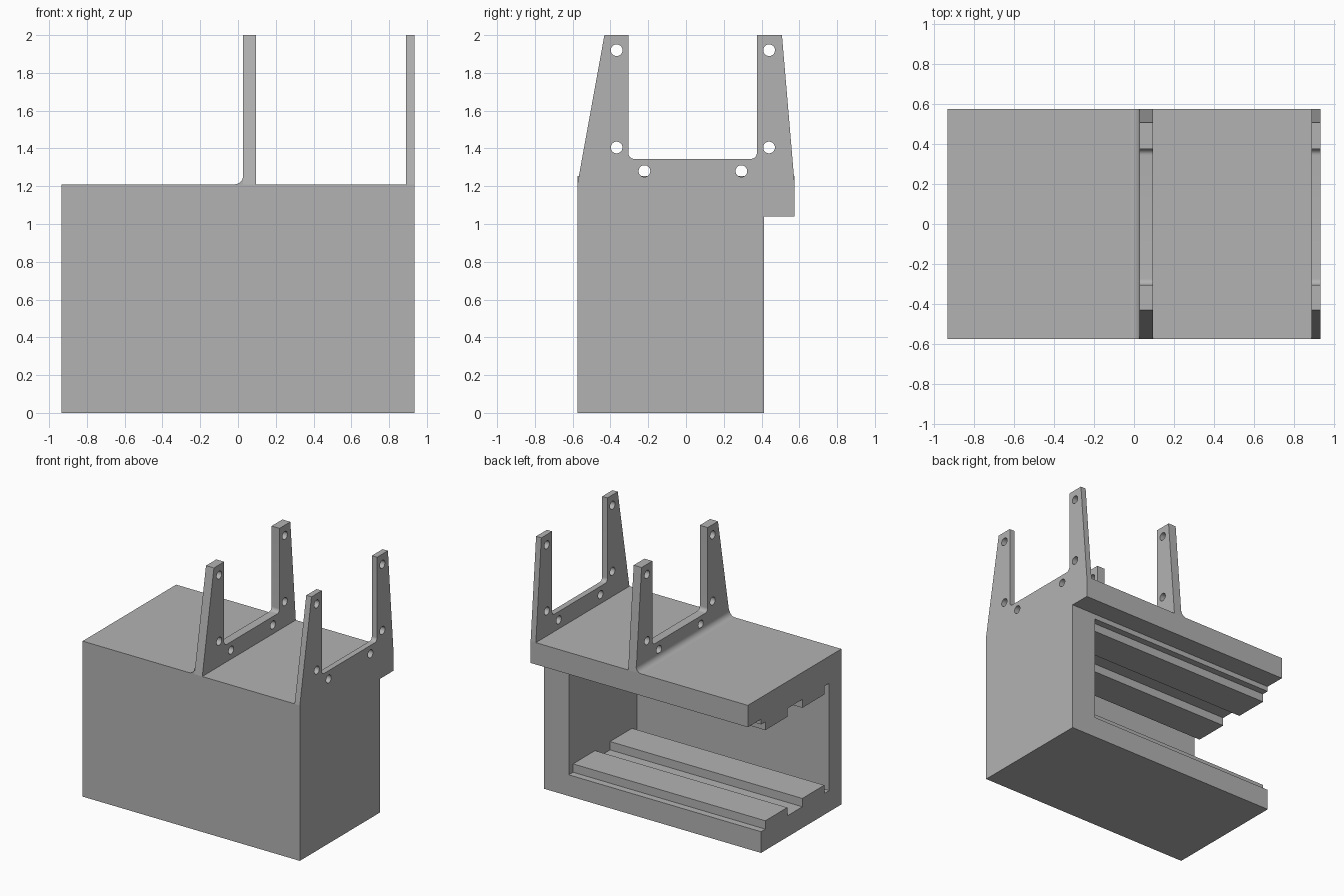
import bpy, bmesh, math
from mathutils import Matrix

cube = bpy.data.objects.get("Cube")
if cube:
    bpy.data.objects.remove(cube, do_unlink=True)

grey = bpy.data.materials.new("plain grey")
grey.use_nodes = True
COLOUR = (0.45, 0.45, 0.45, 1)
grey.diffuse_color = COLOUR
grey.node_tree.nodes["Principled BSDF"].inputs["Base Color"].default_value = COLOUR


def finish(name, bm):
    bmesh.ops.recalc_face_normals(bm, faces=bm.faces)
    mesh = bpy.data.meshes.new(name)
    bm.to_mesh(mesh)
    bm.free()
    mesh.materials.append(grey)
    obj = bpy.data.objects.new(name, mesh)
    bpy.context.collection.objects.link(obj)
    return obj


def prism(name, profile, start, end, axis="X"):
    """Extrude a side profile (y, z) along x, or a front profile (x, z) along y."""
    bm = bmesh.new()
    place = (lambda a, b: (start, a, b)) if axis == "X" else (lambda a, b: (a, start, b))
    face = bm.faces.new([bm.verts.new(place(a, b)) for a, b in profile])
    moved = bmesh.ops.extrude_face_region(bm, geom=[face], use_keep_orig=True)
    depth = end - start
    offset = (depth, 0, 0) if axis == "X" else (0, depth, 0)
    verts = [v for v in moved["geom"] if isinstance(v, bmesh.types.BMVert)]
    bmesh.ops.translate(bm, verts=verts, vec=offset)
    return finish(name, bm)


def arc(cx, cz, radius, first, last, steps=8):
    angles = [math.radians(first + (last - first) * i / steps) for i in range(steps + 1)]
    return [(cx + radius * math.cos(a), cz + radius * math.sin(a)) for a in angles]


def smooth(obj):
    bpy.ops.object.select_all(action="DESELECT")
    obj.select_set(True)
    bpy.context.view_layer.objects.active = obj
    bpy.ops.object.shade_smooth_by_angle(angle=math.radians(30))


def cut(obj, cutter):
    cutter.hide_render = True
    mod = obj.modifiers.new("cut", "BOOLEAN")
    mod.operation = "DIFFERENCE"
    mod.solver = "EXACT"
    mod.object = cutter
    bpy.context.view_layer.objects.active = obj
    bpy.ops.object.modifier_apply(modifier=mod.name)
    bpy.data.objects.remove(cutter, do_unlink=True)


# Housing with an overhanging rear lip
FRONT, BACK, LIP = -0.575, 0.413, 0.575
TOP, END = 1.21, 0.935
housing = prism("housing", [(FRONT, 0), (BACK, 0), (BACK, 1.04), (LIP, 1.04),
                            (LIP, TOP), (FRONT, TOP)], -END, END)

# Cavity open at the rear and one end, leaving pairs of rails on floor and ceiling
RAIL_EDGES = [-0.425, -0.365, -0.095, 0.09, 0.36, 0.5]


def stepped(base, rail):
    points = []
    for i, (a, b) in enumerate(zip(RAIL_EDGES, RAIL_EDGES[1:])):
        z = rail if i % 2 else base
        points += [(a, z), (b, z)]
    return points


cavity = prism("cavity_cutter", stepped(0.165, 0.23) + stepped(1.0, 0.935)[::-1], -1.1, 0.72)
cut(housing, cavity)

# Forked mounting plates with rounded slot corners and screw holes
R = 0.03
SLOT = 1.345
fork = [(FRONT, TOP), (LIP, TOP), (0.508, 2), (0.375, 2)]
fork += arc(0.375 - R, SLOT + R, R, 0, -90)
fork += arc(-0.305 + R, SLOT + R, R, 270, 180)
fork += [(-0.305, 2), (-0.432, 2)]
HOLES = [(-0.367, 1.92), (0.44, 1.92), (-0.367, 1.405), (0.44, 1.405),
         (-0.22, 1.28), (0.293, 1.28)]

for name, x0, x1 in (("inner_fork", 0.027, 0.095), ("outer_fork", 0.89, END)):
    plate = prism(name, fork, x0, x1)
    bm = bmesh.new()
    for y, z in HOLES:
        spot = Matrix.Translation(((x0 + x1) / 2, y, z)) @ Matrix.Rotation(math.pi / 2, 4, "Y")
        bmesh.ops.create_cone(bm, cap_ends=True, segments=32, radius1=0.031,
                              radius2=0.031, depth=0.3, matrix=spot)
    cut(plate, finish("hole_cutter", bm))
    smooth(plate)

# Rounded fillet along the foot of the inner fork
F = 0.045
fillet = prism("fork_fillet", [(0.027, TOP)] + arc(0.027 - F, TOP + F, F, 0, -90),
               FRONT, LIP, axis="Y")
smooth(fillet)
